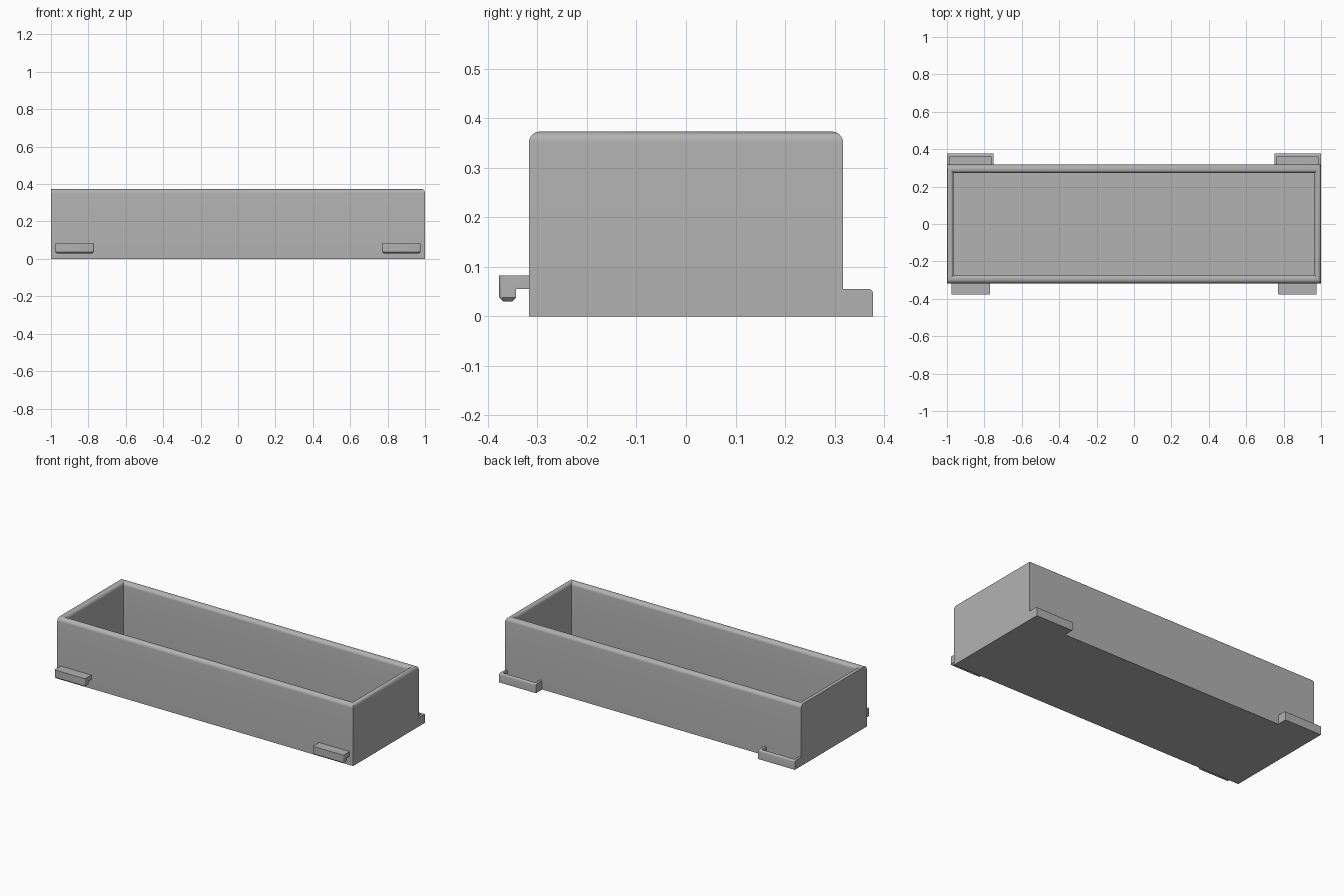
import bpy, bmesh, math
from mathutils import Vector

cube = bpy.data.objects.get("Cube")
if cube:
    bpy.data.objects.remove(cube, do_unlink=True)

grey = bpy.data.materials.new("plain_grey")
grey.use_nodes = True
grey.diffuse_color = (0.445, 0.445, 0.445, 1)
grey.node_tree.nodes["Principled BSDF"].inputs["Base Color"].default_value = grey.diffuse_color


def finish(name, bm):
    bmesh.ops.recalc_face_normals(bm, faces=bm.faces)
    mesh = bpy.data.meshes.new(name)
    bm.to_mesh(mesh)
    bm.free()
    mesh.materials.append(grey)
    obj = bpy.data.objects.new(name, mesh)
    bpy.context.collection.objects.link(obj)
    bpy.ops.object.select_all(action="DESELECT")
    obj.select_set(True)
    bpy.context.view_layer.objects.active = obj
    bpy.ops.object.shade_smooth_by_angle(angle=math.radians(35))
    return obj


def prism(bm, points, direction):
    """Extrude a closed outline along a direction."""
    face = bm.faces.new([bm.verts.new(p) for p in points])
    out = bmesh.ops.extrude_face_region(bm, geom=[face], use_keep_orig=True)
    verts = [g for g in out["geom"] if isinstance(g, bmesh.types.BMVert)]
    bmesh.ops.translate(bm, verts=verts, vec=Vector(direction))


def bevel(bm, test, size, segments):
    edges = [e for e in bm.edges if test(*[v.co for v in e.verts])]
    bmesh.ops.bevel(bm, geom=edges, offset=size, segments=segments,
                    profile=0.5, affect="EDGES")


# Tray: stacked rectangular rings running up the outside, over the rim, down inside
HALF_X, HALF_Y, TOP, FLOOR = 1.0, 0.317, 0.373, 0.03
SIDE_WALL, END_WALL, RIM = 0.045, 0.035, 0.022
STEPS = 6
rings = [(0, 0, 0, 0)]                      # side, right and left insets, height
for i in range(STEPS + 1):
    a = math.pi / 2 * i / STEPS
    c, h = 1 - math.cos(a), TOP - RIM * (1 - math.sin(a))
    # the left end keeps a square outer edge
    rings.append((RIM * c, 0.018 * c, 0.002 * c, h))
for i in range(STEPS + 1):
    a = math.pi / 2 * i / STEPS
    c, h = 1 - math.sin(a), TOP - RIM * (1 - math.cos(a))
    rings.append((SIDE_WALL - RIM * c, END_WALL - 0.016 * c, END_WALL - 0.016 * c, h))
rings.append((SIDE_WALL, END_WALL, END_WALL, FLOOR))
# the left outer edge climbs straight to the top
bm = bmesh.new()
loops = []
for side, right, left, z in rings:
    x0, x1, y = left - HALF_X, HALF_X - right, HALF_Y - side
    loops.append([bm.verts.new(p) for p in
                  ((x0, -y, z), (x1, -y, z), (x1, y, z), (x0, y, z))])
for low, high in zip(loops, loops[1:]):
    for i in range(4):
        j = (i + 1) % 4
        bm.faces.new((low[i], low[j], high[j], high[i]))
bm.faces.new(loops[0])
bm.faces.new(loops[-1])
finish("tray", bm)

for side, s in (("right", -1), ("left", 1)):
    # Front hook: arm with a downturned tip
    bm = bmesh.new()
    profile = ((-0.317, 0.083), (-0.377, 0.083), (-0.377, 0.03),
               (-0.343, 0.03), (-0.343, 0.055), (-0.317, 0.055))
    prism(bm, [(s * 0.77, y, z) for y, z in profile], (s * 0.207, 0, 0))
    bevel(bm, lambda a, b: max(a.z, b.z) < 0.031, 0.008, 1)
    bevel(bm, lambda a, b: max(a.y, b.y) < -0.376 and abs(a.z - b.z) > 0.02, 0.006, 3)
    finish("front_hook_" + side, bm)

    # Back catch: lip and two end walls around a slot
    bm = bmesh.new()
    plan = ((1, 0.317), (1, 0.377), (0.75, 0.377), (0.75, 0.317),
            (0.765, 0.317), (0.765, 0.36), (0.985, 0.36), (0.985, 0.317))
    prism(bm, [(s * x, y, 0) for x, y in plan], (0, 0, 0.055))
    bevel(bm, lambda a, b: min(a.y, b.y) > 0.376 and min(a.z, b.z) > 0.05, 0.007, 3)
    finish("back_catch_" + side, bm)

    # Floor of the catch slot
    bm = bmesh.new()
    slot = ((0.765, 0.317), (0.765, 0.36), (0.985, 0.36), (0.985, 0.317))
    prism(bm, [(s * x, y, 0) for x, y in slot], (0, 0, 0.02))
    finish("catch_floor_" + side, bm)
